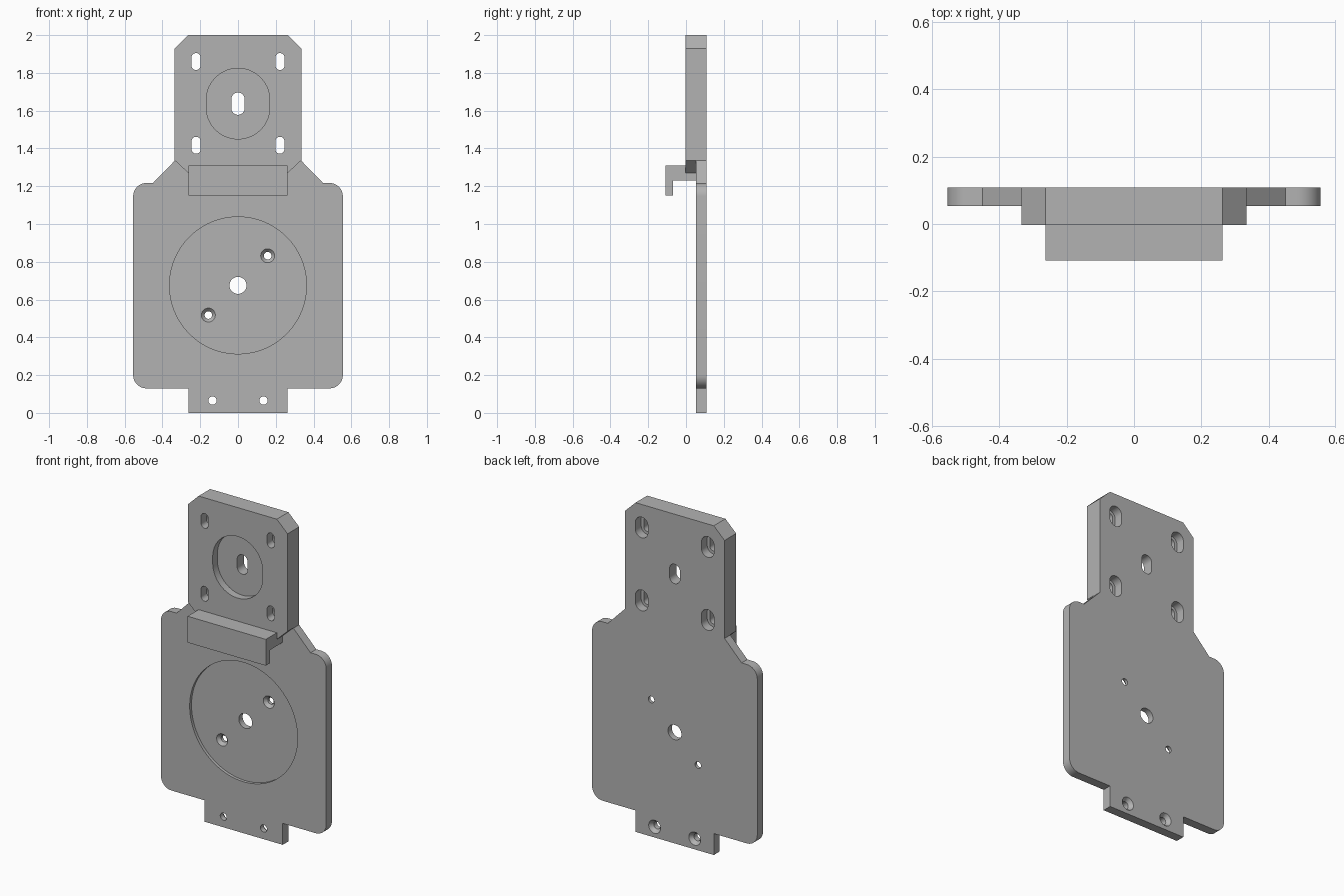
import bpy, bmesh, math
from mathutils import Vector

cube = bpy.data.objects.get("Cube")
if cube:
    bpy.data.objects.remove(cube, do_unlink=True)

grey = bpy.data.materials.new("machined grey")
grey.use_nodes = True
grey.diffuse_color = (0.45, 0.45, 0.45, 1)
grey.node_tree.nodes["Principled BSDF"].inputs["Base Color"].default_value = (0.45, 0.45, 0.45, 1)

BACK, STEP, FRONT, LIP = 0.1085, 0.0535, -0.003, -0.1085


def loft(name, rings):
    """Closed solid through rings that have equal point counts."""
    bm = bmesh.new()
    loops = [[bm.verts.new(p) for p in ring] for ring in rings]
    n = len(loops[0])
    for a, b in zip(loops, loops[1:]):
        for i in range(n):
            j = (i + 1) % n
            bm.faces.new((a[i], a[j], b[j], b[i]))
    bm.faces.new(loops[0][::-1])
    bm.faces.new(loops[-1])
    bmesh.ops.recalc_face_normals(bm, faces=bm.faces)
    mesh = bpy.data.meshes.new(name)
    bm.to_mesh(mesh)
    bm.free()
    mesh.materials.append(grey)
    obj = bpy.data.objects.new(name, mesh)
    bpy.context.collection.objects.link(obj)
    return obj


def plate(name, half, y0, y1):
    """Mirror a right-hand outline and extrude it along y."""
    outline = half + [(-x, z) for x, z in reversed(half)]
    return loft(name, [[(x, y, z) for x, z in outline] for y in (y0, y1)])


def fillet(cx, cz, r, start, steps=12):
    """Quarter arc of outline points."""
    angles = [math.radians(start + 90 * i / steps) for i in range(steps + 1)]
    return [(cx + r * math.cos(a), cz + r * math.sin(a)) for a in angles]


def hole(name, cx, cz, profile, n=64):
    """Cutter with (y, radius, slot half length) sections."""
    rings = []
    for y, r, half in profile:
        ring = []
        for i in range(n):
            a = (i + 0.5) * math.tau / n
            s = math.sin(a)
            ring.append((cx + r * math.cos(a), y, cz + r * s + math.copysign(half, s)))
        rings.append(ring)
    obj = loft(name, rings)
    obj.hide_render = True
    return obj


def combine(target, other, operation):
    bpy.context.view_layer.objects.active = target
    mod = target.modifiers.new(other.name, "BOOLEAN")
    mod.operation = operation
    mod.solver = "EXACT"
    mod.object = other
    bpy.ops.object.modifier_apply(modifier=mod.name)
    bpy.data.objects.remove(other, do_unlink=True)


# Thin back plate with bottom tab, rounded corners and sloped shoulders
top_corner = [(0.335, 1.93), (0.263, 2.0)]
body = plate("mounting_plate",
             [(0.263, 0), (0.263, 0.13)]
             + fillet(0.485, 0.20, 0.07, -90)
             + fillet(0.485, 1.147, 0.07, 0)
             + [(0.45, 1.217), (0.335, 1.335)] + top_corner,
             STEP, BACK)

# Thick upper block
block = plate("upper_block",
              [(0.263, 1.23), (0.263, 1.27), (0.335, 1.337)] + top_corner, FRONT, STEP)
combine(body, block, "UNION")

# Hooked ledge
ledge = [(LIP, 1.15), (-0.068, 1.15), (-0.068, 1.23),
         (FRONT, 1.23), (FRONT, 1.31), (LIP, 1.31)]
hook = loft("hook_ledge", [[(x, y, z) for y, z in ledge] for x in (-0.263, 0.263)])
combine(body, hook, "UNION")

# Recesses with their centre holes
OUT_F, OUT_B = -0.03, 0.14
dish, pocket = STEP + 0.018, FRONT + 0.045
cutters = [
    hole("large_recess", 0, 0.675,
         [(0.02, 0.3625, 0), (dish, 0.3625, 0), (dish, 0.045, 0), (OUT_B, 0.045, 0)], 96),
    hole("upper_recess", 0, 1.637,
         [(OUT_F, 0.168, 0.019), (pocket, 0.168, 0.019),
          (pocket, 0.035, 0.024), (OUT_B, 0.035, 0.024)]),
]
for s in (-1, 1):
    # Countersunk screw holes in the large recess
    cutters.append(hole("screw_hole", 0.157 * s, 0.675 + 0.157 * s,
                        [(0.03, 0.037, 0), (dish, 0.037, 0), (0.09, 0.02, 0), (OUT_B, 0.02, 0)], 32))
    # Tab holes countersunk from the back
    cutters.append(hole("tab_hole", 0.135 * s, 0.065,
                        [(OUT_F, 0.022, 0), (0.085, 0.022, 0), (BACK, 0.04, 0), (OUT_B, 0.04, 0)], 32))
    # Slots counterbored from the back
    for z in (1.417, 1.86):
        cutters.append(hole("corner_slot", 0.222 * s, z,
                            [(OUT_F, 0.024, 0.021), (STEP, 0.024, 0.021),
                             (STEP, 0.042, 0.021), (OUT_B, 0.042, 0.021)], 32))
for cutter in cutters:
    combine(body, cutter, "DIFFERENCE")

bpy.ops.object.select_all(action="DESELECT")
body.select_set(True)
bpy.context.view_layer.objects.active = body
bpy.ops.object.shade_smooth_by_angle(angle=math.radians(25))
